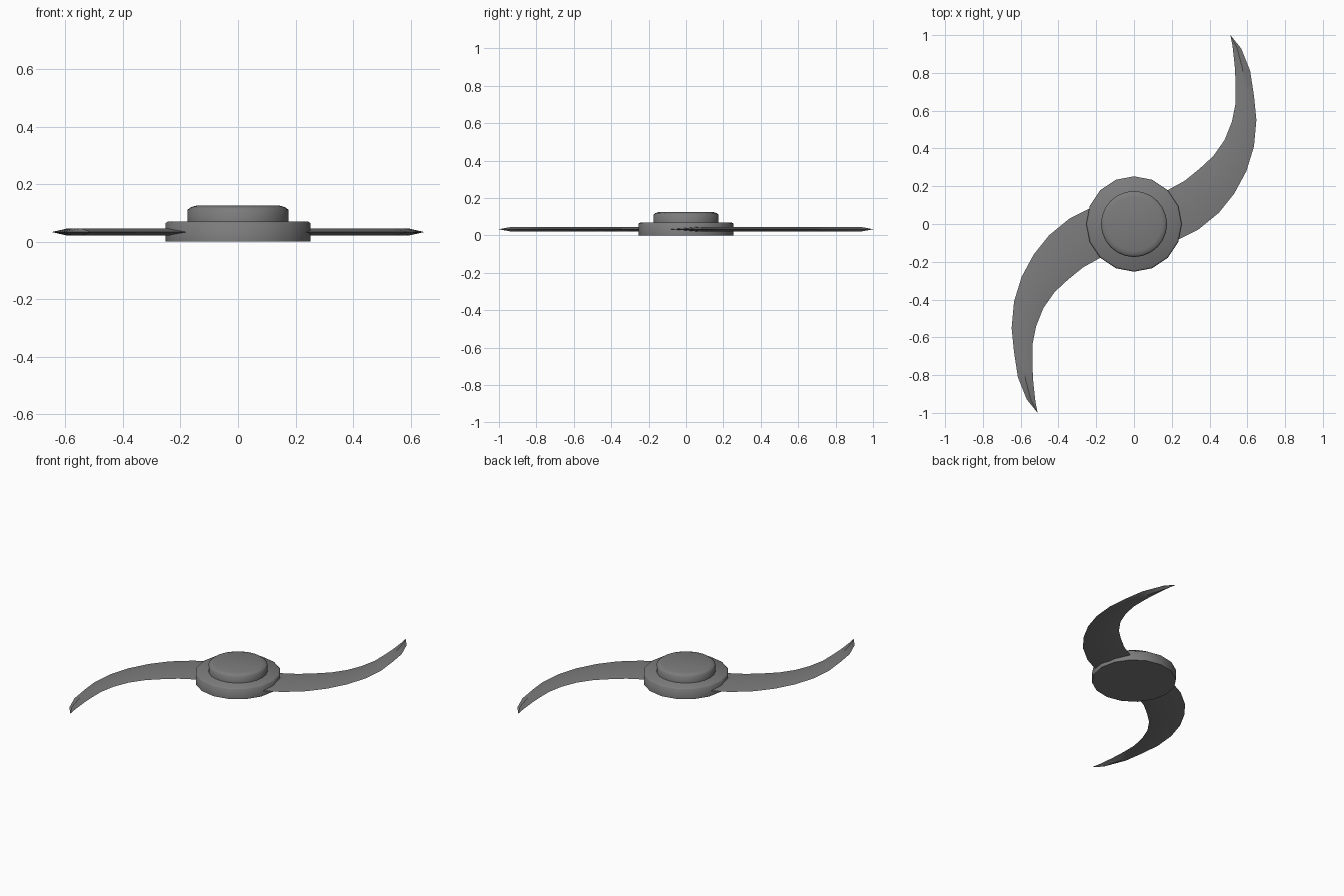
import bpy, bmesh, math
from mathutils import Vector, Matrix

if "Cube" in bpy.data.objects:
    bpy.data.objects.remove(bpy.data.objects["Cube"])

steel = bpy.data.materials.new("dark grey steel")
steel.use_nodes = True
steel.diffuse_color = (0.2, 0.2, 0.2, 1)
steel.node_tree.nodes["Principled BSDF"].inputs["Base Color"].default_value = (0.2, 0.2, 0.2, 1)


def finish(bm, name, angle):
    bmesh.ops.recalc_face_normals(bm, faces=bm.faces)
    mesh = bpy.data.meshes.new(name)
    bm.to_mesh(mesh)
    bm.free()
    mesh.materials.append(steel)
    obj = bpy.data.objects.new(name, mesh)
    bpy.context.collection.objects.link(obj)
    bpy.ops.object.select_all(action="DESELECT")
    obj.select_set(True)
    bpy.context.view_layer.objects.active = obj
    bpy.ops.object.shade_smooth_by_angle(angle=math.radians(angle))


def disc(name, sides, profile):
    """Stack rings of (radius, height) and cap both ends."""
    bm = bmesh.new()
    rings = [[bm.verts.new((r * math.sin(a), r * math.cos(a), z))
              for a in (math.tau * i / sides for i in range(sides))]
             for r, z in profile]
    for low, high in zip(rings, rings[1:]):
        for i in range(sides):
            j = (i + 1) % sides
            bm.faces.new((low[i], low[j], high[j], high[i]))
    bm.faces.new(rings[0])
    bm.faces.new(rings[-1])
    finish(bm, name, 60)


# Blade stations: outer edge and inner edge, from the hub outward
OUTER = [(0.12, -0.13), (0.24, -0.08), (0.34, -0.03), (0.45, 0.06), (0.53, 0.16),
         (0.595, 0.28), (0.635, 0.41), (0.648, 0.55), (0.635, 0.68), (0.615, 0.81),
         (0.567, 0.93)]
INNER = [(0.08, 0.13), (0.18, 0.18), (0.27, 0.23), (0.35, 0.295), (0.42, 0.36),
         (0.48, 0.445), (0.518, 0.54), (0.538, 0.64), (0.538, 0.75), (0.533, 0.84),
         (0.522, 0.94)]
TIP = (0.51, 1.0)
MID, HALF = 0.033, 0.0125


def blade(name, turn):
    """Sweep a diamond section along the stations and close it at the tip."""
    bm = bmesh.new()
    rings = []
    for o, n in zip(OUTER, INNER):
        o, n = Vector((*o, MID)), Vector((*n, MID))
        ridge, up = (o + n) / 2, Vector((0, 0, HALF))
        rings.append([bm.verts.new(p) for p in (o, ridge + up, n, ridge - up)])
    for a, b in zip(rings, rings[1:]):
        for i in range(4):
            j = (i + 1) % 4
            bm.faces.new((a[i], a[j], b[j], b[i]))
    tip = bm.verts.new((*TIP, MID))
    for i in range(4):
        bm.faces.new((rings[-1][i], rings[-1][(i + 1) % 4], tip))
    bm.faces.new(rings[0])
    bm.transform(Matrix.Rotation(turn, 4, "Z"))
    finish(bm, name, 30)


# Hub and raised cap
disc("hub", 16, [(0.253, 0), (0.253, 0.063), (0.244, 0.07)])
disc("cap", 24, [(0.175, 0.065), (0.175, 0.111), (0.165, 0.119), (0.145, 0.125)])

# Two blades, half a turn apart
blade("left_blade", 0)
blade("right_blade", math.pi)
